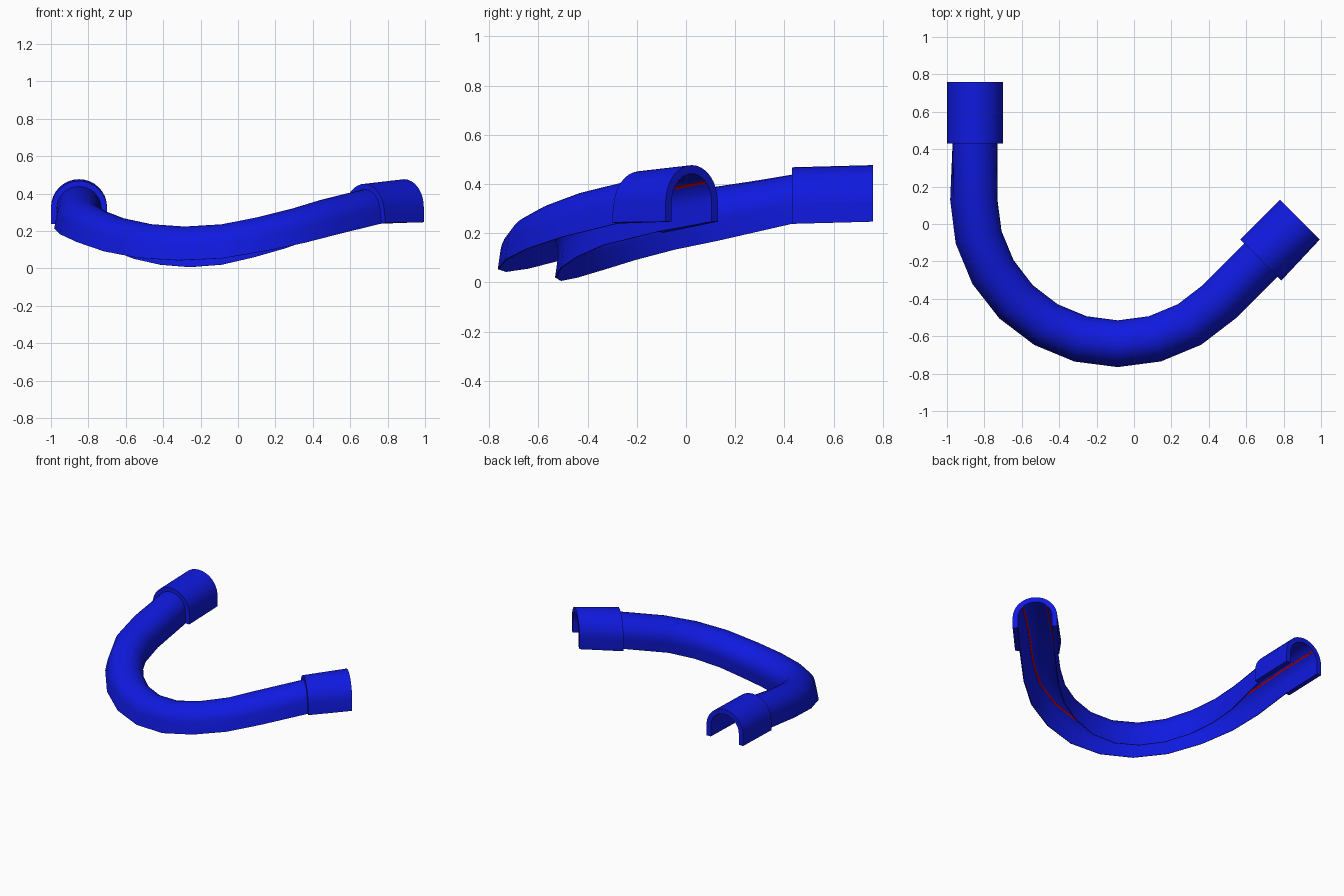
import bpy, bmesh, math

if "Cube" in bpy.data.objects:
    bpy.data.objects.remove(bpy.data.objects["Cube"])

def material(name, rgb):
    m = bpy.data.materials.new(name)
    m.diffuse_color = (*rgb, 1)
    m.use_nodes = True
    m.node_tree.nodes["Principled BSDF"].inputs["Base Color"].default_value = m.diffuse_color
    return m

BLUE = material("blue", (0.005, 0.01, 0.75))
RED = material("red", (0.6, 0.0, 0.0))
CX, CY, R = -0.087, 0.128, 0.763   # bend centre and radius in plan
LEG = 0.08                         # straight wall below the half round

# Stations along the path: (x, y, plan angle of the outer side, floor height, bank rise)
heights = [0.19, 0.157, 0.115, 0.07, 0.037, 0.024, 0.036, 0.075, 0.12, 0.167]
banks = [0.045, 0.05, 0.05, 0.042, 0.037, 0.037, 0.034, 0.034, 0.034, 0.035]
path = [(CX - R, 0.76, math.pi, 0.247, 0), (CX - R, 0.43, math.pi, 0.238, 0)]
for i, (z, b) in enumerate(zip(heights, banks)):
    a = math.pi + math.radians(15 * i)
    path.append((CX + R * math.cos(a), CY + R * math.sin(a), a, z, b))
ex, ey, a = path[-1][:3]
d = math.sqrt(0.5)
path += [(ex + 0.315 * d, ey + 0.315 * d, a, 0.222, 0.034),
         (ex + 0.615 * d, ey + 0.615 * d, a, 0.247, 0)]

def arch(r, steps=16):
    """Half round on two straight legs, from outer foot to inner foot."""
    arc = [(r * math.cos(math.pi * k / steps), r * math.sin(math.pi * k / steps))
           for k in range(steps + 1)]
    return [(r, -LEG)] + arc + [(-r, -LEG)]

def channel(r, wall):
    return arch(r) + arch(r - wall)[::-1]

def sweep(name, profile, stations, mat):
    """Loft a closed profile through vertical sections, banked at each station."""
    bm = bmesh.new()
    rings = []
    for x, y, ang, z, rise in stations:
        s = rise / 0.24
        c = math.sqrt(1 - s * s)
        ring = []
        for l, h in profile:
            u, v = l * c - h * s, l * s + h * c
            ring.append(bm.verts.new((x + u * math.cos(ang), y + u * math.sin(ang), z + LEG + v)))
        rings.append(ring)
    n = len(profile)
    for p, q in zip(rings, rings[1:]):
        for k in range(n):
            j = (k + 1) % n
            bm.faces.new((p[k], p[j], q[j], q[k]))
    # End caps as quads between the outer and inner halves
    for ring in (rings[0], rings[-1]):
        for k in range(n // 2 - 1):
            bm.faces.new((ring[k], ring[k + 1], ring[n - 2 - k], ring[n - 1 - k]))
    bmesh.ops.recalc_face_normals(bm, faces=bm.faces)
    me = bpy.data.meshes.new(name)
    bm.to_mesh(me)
    bm.free()
    me.materials.append(mat)
    ob = bpy.data.objects.new(name, me)
    bpy.context.collection.objects.link(ob)
    bpy.ops.object.select_all(action='DESELECT')
    ob.select_set(True)
    bpy.context.view_layer.objects.active = ob
    bpy.ops.object.shade_smooth_by_angle(angle=math.radians(30))
    return ob

# Curved open-bottomed channel
sweep("curved_channel", channel(0.12, 0.005), path, BLUE)

# Collars at both ends
sweep("left_collar", channel(0.15, 0.03), path[:2], BLUE)
sweep("right_collar", channel(0.15, 0.03), path[-2:], BLUE)

# Thin red strips along the inside of the roof
for name, deg in (("outer_strip", 45), ("inner_strip", 135)):
    strip = [(r * math.cos(math.radians(t)), r * math.sin(math.radians(t)))
             for r, t in ((0.1155, deg - 3), (0.1155, deg + 3), (0.112, deg + 3), (0.112, deg - 3))]
    sweep(name, strip, path, RED)
